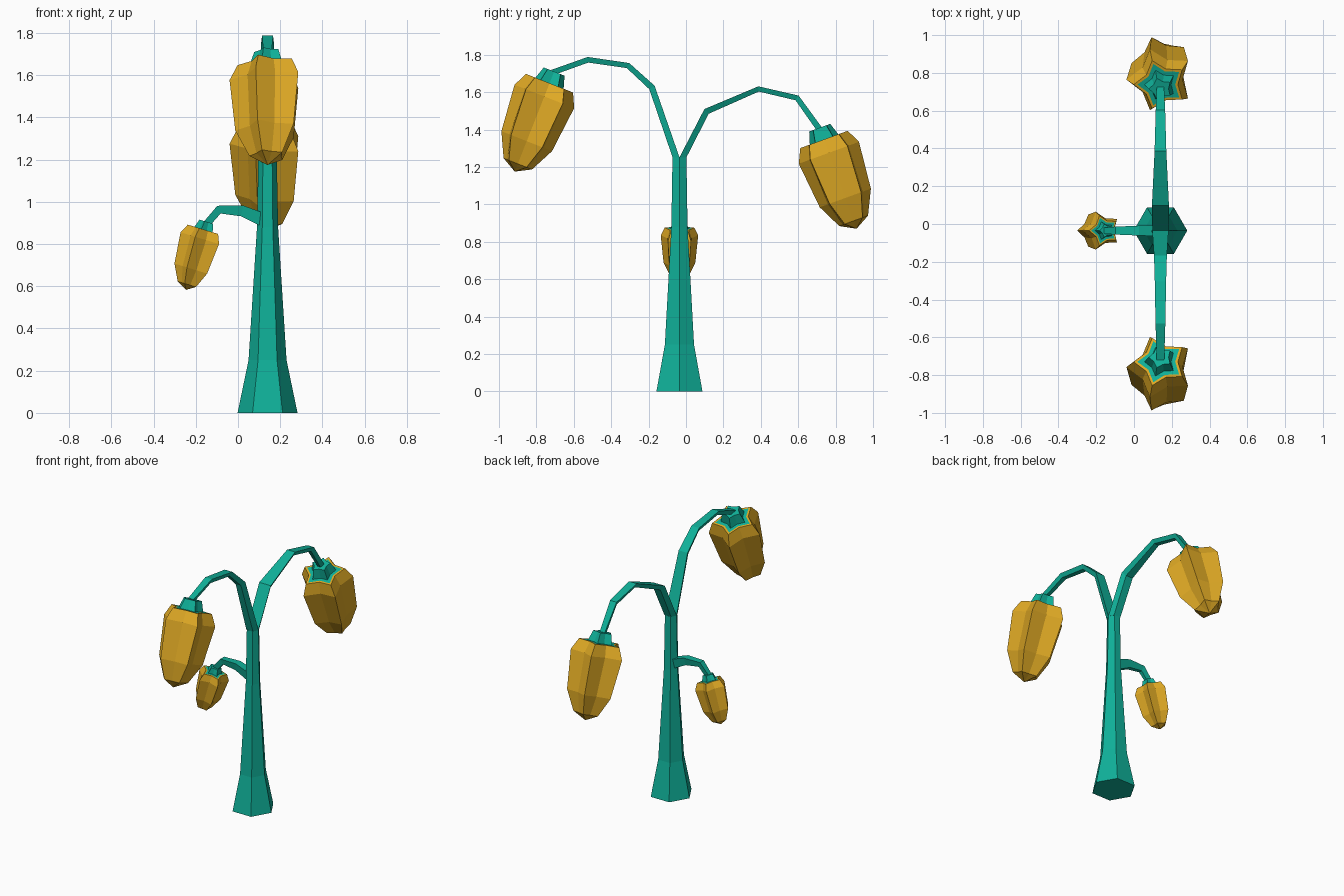
import bpy, bmesh, math
from mathutils import Vector

if "Cube" in bpy.data.objects:
    bpy.data.objects.remove(bpy.data.objects["Cube"])

CX, CY = 0.14, -0.035
Z = Vector((0, 0, 1))


def material(name, rgb):
    m = bpy.data.materials.new(name)
    m.diffuse_color = (*rgb, 1)
    m.use_nodes = True
    m.node_tree.nodes["Principled BSDF"].inputs["Base Color"].default_value = m.diffuse_color
    return m


TEAL = material("teal stem", (0.005, 0.44, 0.32))
GOLD = material("golden petals", (0.74, 0.40, 0.018))


def loft(name, rings, mats, teal_bands=(), cap_mats=(0, 0), apex=None):
    """Skin a list of equal-length rings; close both ends."""
    bm = bmesh.new()
    vs = [[bm.verts.new(p) for p in r] for r in rings]
    n = len(vs[0])
    for k in range(len(vs) - 1):
        for i in range(n):
            j = (i + 1) % n
            f = bm.faces.new((vs[k][i], vs[k][j], vs[k + 1][j], vs[k + 1][i]))
            f.material_index = 1 if k in teal_bands else 0
    f = bm.faces.new(vs[0])
    f.material_index = cap_mats[0]
    if apex is None:
        bm.faces.new(vs[-1]).material_index = cap_mats[1]
    else:
        a = bm.verts.new(apex)
        for i in range(n):
            bm.faces.new((vs[-1][i], vs[-1][(i + 1) % n], a))
    bmesh.ops.recalc_face_normals(bm, faces=bm.faces[:])
    me = bpy.data.meshes.new(name)
    bm.to_mesh(me)
    bm.free()
    for m in mats:
        me.materials.append(m)
    ob = bpy.data.objects.new(name, me)
    bpy.context.collection.objects.link(ob)
    return ob


# Six-sided tapering trunk
hexes = []
for z, r in [(0, 0.142), (0.25, 0.09), (0.88, 0.05), (1.25, 0.043)]:
    hexes.append([(CX + r * math.cos(i * math.pi / 3),
                   CY + r * math.sin(i * math.pi / 3), z) for i in range(6)])
loft("trunk", hexes, [TEAL])


def branch(name, origin, d, pts):
    """Half-hexagon section swept along (outward, height, half width, thickness)."""
    side = d.cross(Z)
    P = [Vector((p[0], p[1])) for p in pts]
    rings = []
    for i, (u, z, w, h) in enumerate(pts):
        t = Vector((0, 0))
        if i > 0:
            t += (P[i] - P[i - 1]).normalized()
        if i < len(P) - 1:
            t += (P[i + 1] - P[i]).normalized()
        if i == 0 and z > 1:
            t = Vector((0, 1))  # leave the trunk straight up
        t.normalize()
        nrm = d * -t.y + Z * t.x
        c = origin + d * u + Z * z
        rings.append([c + nrm * h / 2 + side * w, c - nrm * h / 2 + side * w * 0.6,
                      c - nrm * h / 2 - side * w * 0.6, c + nrm * h / 2 - side * w])
    loft(name, rings, [TEAL])


# Three drooping branches
base = Vector((CX, CY, 0))
FRONT, BACK, LEFT = Vector((0, -1, 0)), Vector((0, 1, 0)), Vector((-1, 0, 0))
branch("front_branch", base, FRONT,
       [(0.018, 1.25, 0.043, 0.037), (0.147, 1.625, 0.034, 0.034), (0.275, 1.742, 0.03, 0.03),
        (0.489, 1.773, 0.026, 0.03), (0.68, 1.705, 0.02, 0.03)])
branch("back_branch", base, BACK,
       [(0.018, 1.25, 0.043, 0.037), (0.145, 1.497, 0.045, 0.034), (0.423, 1.617, 0.031, 0.028),
        (0.629, 1.569, 0.025, 0.03), (0.75, 1.40, 0.019, 0.032)])
branch("side_branch", base, LEFT,
       [(0.01, 0.91, 0.03, 0.065), (0.12, 0.957, 0.026, 0.052),
        (0.23, 0.963, 0.021, 0.04), (0.289, 0.895, 0.016, 0.034)])


# Hanging five-pointed star buds: (distance down axis, tip radius, valley ratio)
PROFILE = [(0.0, 0.063, 0.68), (0.067, 0.085, 0.66), (0.067, 0.122, 0.64),
           (0.067, 0.142, 0.65), (0.143, 0.18, 0.65), (0.40, 0.153, 0.68), (0.53, 0.086, 0.75)]


def bud(name, o, d, tilt, k):
    o = Vector(o)
    a = d * math.sin(tilt) - Z * math.cos(tilt)
    # one star point always faces -x
    ex = (LEFT - a * LEFT.dot(a)).normalized()
    ey = a.cross(ex)
    rings = []
    for t, r, valley in PROFILE:
        ring = []
        for i in range(10):
            q = k * r * (valley if i % 2 else 1)
            th = i * math.pi / 5
            ring.append(o + a * t * k + ex * q * math.cos(th) + ey * q * math.sin(th))
        rings.append(ring)
    # calyx bands are teal, petals gold
    loft(name, rings, [GOLD, TEAL], teal_bands=(0, 1), cap_mats=(1, 0), apex=o + a * 0.575 * k)


bud("front_bud", (CX, -0.705, 1.71), FRONT, math.radians(21.5), 1.0)
bud("back_bud", (CX, 0.715, 1.41), BACK, math.radians(20), 1.0)
bud("side_bud", (-0.147, CY, 0.905), LEFT, math.radians(17), 0.585)
